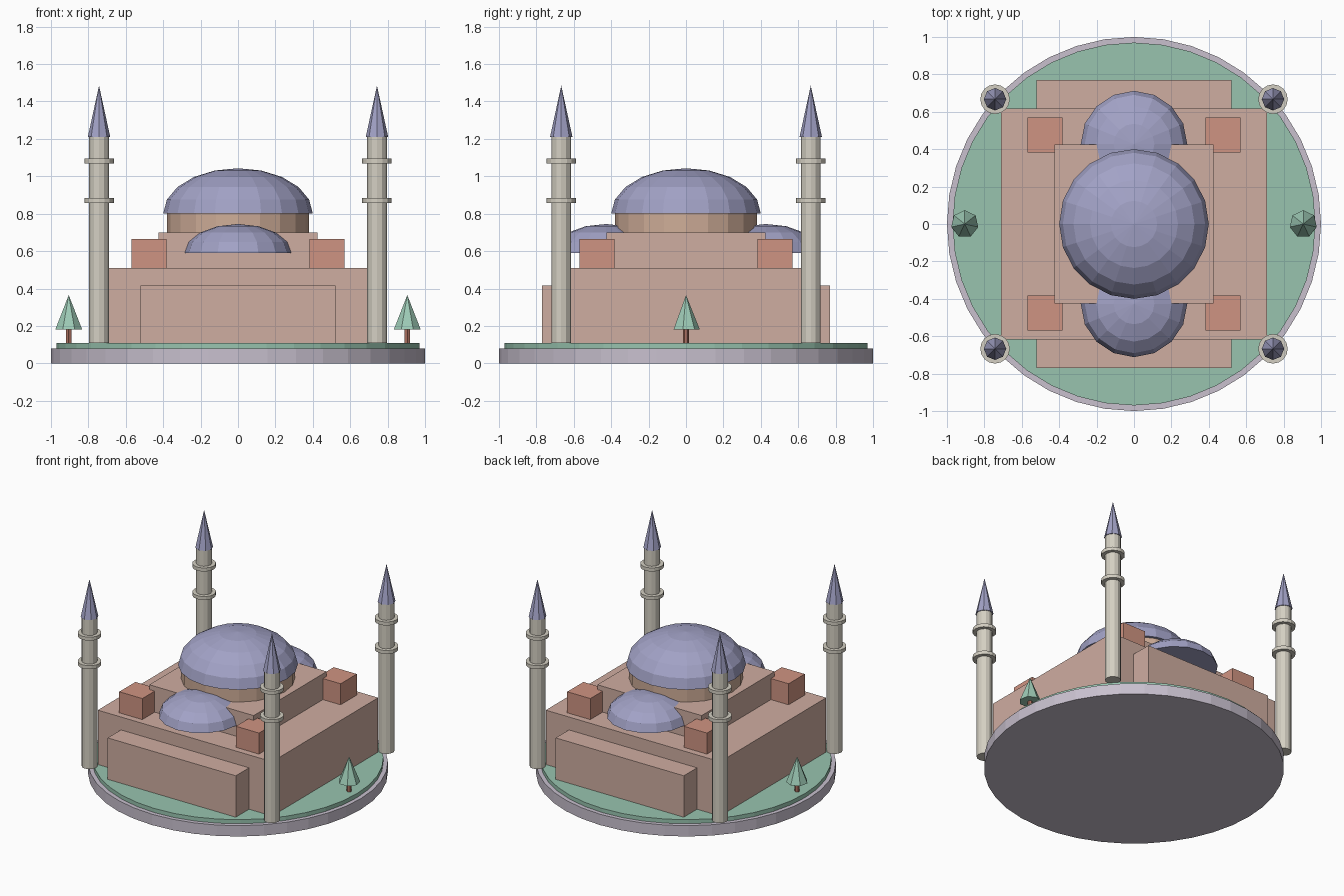
import bpy, bmesh, math
from mathutils import Matrix

cube = bpy.data.objects.get("Cube")
if cube:
    bpy.data.objects.remove(cube, do_unlink=True)


def linear(c):
    c /= 255
    return c / 12.92 if c <= 0.04045 else ((c + 0.055) / 1.055) ** 2.4


def material(name, *rgb):
    m = bpy.data.materials.new(name)
    m.use_nodes = True
    col = [linear(c) for c in rgb] + [1]
    m.diffuse_color = col
    m.node_tree.nodes["Principled BSDF"].inputs["Base Color"].default_value = col
    return m


STONE = material("pale stone", 200, 192, 206)
GRASS = material("grass green", 152, 196, 175)
WALL = material("rose wall", 207, 173, 161)
DRUM = material("tan drum", 207, 173, 152)
TURRET = material("terracotta", 207, 148, 130)
LEAD = material("lead blue", 162, 162, 198)
TOWER = material("cream tower", 212, 207, 194)
LEAF = material("tree green", 158, 203, 182)
BARK = material("bark brown", 172, 112, 96)


def finish(name, bm, mat):
    bmesh.ops.recalc_face_normals(bm, faces=bm.faces)
    me = bpy.data.meshes.new(name)
    bm.to_mesh(me)
    bm.free()
    me.materials.append(mat)
    ob = bpy.data.objects.new(name, me)
    bpy.context.collection.objects.link(ob)
    return ob


def box(name, mat, x, y, z0, z1, hx, hy):
    bm = bmesh.new()
    bmesh.ops.create_cube(bm, size=2, matrix=Matrix.Translation((x, y, (z0 + z1) / 2))
                          @ Matrix.Diagonal((hx, hy, (z1 - z0) / 2, 1)))
    return finish(name, bm, mat)


def cone(name, mat, x, y, z0, z1, r0, r1, sides, turn=0):
    bm = bmesh.new()
    bmesh.ops.create_cone(bm, cap_ends=True, segments=sides, radius1=r0, radius2=r1,
                          depth=z1 - z0, matrix=Matrix.Translation((x, y, (z0 + z1) / 2))
                          @ Matrix.Rotation(turn, 4, "Z"))
    bmesh.ops.remove_doubles(bm, verts=bm.verts, dist=1e-5)
    return finish(name, bm, mat)


def dome(name, mat, y, z, r, height, sides, rings):
    # Upper half of a flattened sphere, closed underneath
    bm = bmesh.new()
    bmesh.ops.create_uvsphere(bm, u_segments=sides, v_segments=rings * 2, radius=1)
    bmesh.ops.delete(bm, geom=[v for v in bm.verts if v.co.z < -0.01], context="VERTS")
    bmesh.ops.holes_fill(bm, edges=[e for e in bm.edges if e.is_boundary], sides=0)
    bm.transform(Matrix.Translation((0, y, z)) @ Matrix.Diagonal((r, r, height, 1)))
    return finish(name, bm, mat)


# Round plinth and lawn
cone("plinth", STONE, 0, 0, 0, 0.08, 1, 1, 40)
cone("lawn", GRASS, 0, 0, 0.08, 0.11, 0.97, 0.97, 40)

# Main hall, upper block, drum and great dome
box("main_hall", WALL, 0, 0, 0.11, 0.51, 0.71, 0.617)
box("upper_block", WALL, 0, 0, 0.51, 0.70, 0.425, 0.425)
cone("drum", DRUM, 0, 0, 0.70, 0.80, 0.38, 0.38, 20)
dome("great_dome", LEAD, 0, 0.80, 0.40, 0.243, 20, 5)

# Porches and lesser domes, front and back
for side, s in (("front", -1), ("back", 1)):
    box(side + "_porch", WALL, 0, s * 0.69, 0.11, 0.415, 0.522, 0.081)
    dome(side + "_lesser_dome", LEAD, s * 0.427, 0.59, 0.285, 0.155, 16, 4)

# Corner turrets and slender towers
for sx, xn in ((1, "left"), (-1, "right")):
    for sy, yn in ((-1, "front"), (1, "back")):
        tag = f"{yn}_{xn}_"
        box(tag + "turret", TURRET, sx * 0.475, sy * 0.475, 0.51, 0.665, 0.094, 0.094)
        x, y = sx * 0.743, sy * 0.667
        cone(tag + "tower", TOWER, x, y, 0.11, 1.21, 0.053, 0.053, 12)
        for i, z in enumerate((0.858, 1.068)):
            cone(f"{tag}balcony_{i + 1}", TOWER, x, y, z, z + 0.026, 0.079, 0.079, 16)
        cone(tag + "spire", LEAD, x, y, 1.21, 1.485, 0.06, 0, 8)

    # Tree beside the hall
    cone(xn + "_tree_trunk", BARK, sx * 0.905, 0, 0.11, 0.18, 0.017, 0.017, 6)
    cone(xn + "_tree_crown", LEAF, sx * 0.905, 0, 0.18, 0.365, 0.074, 0, 7)
